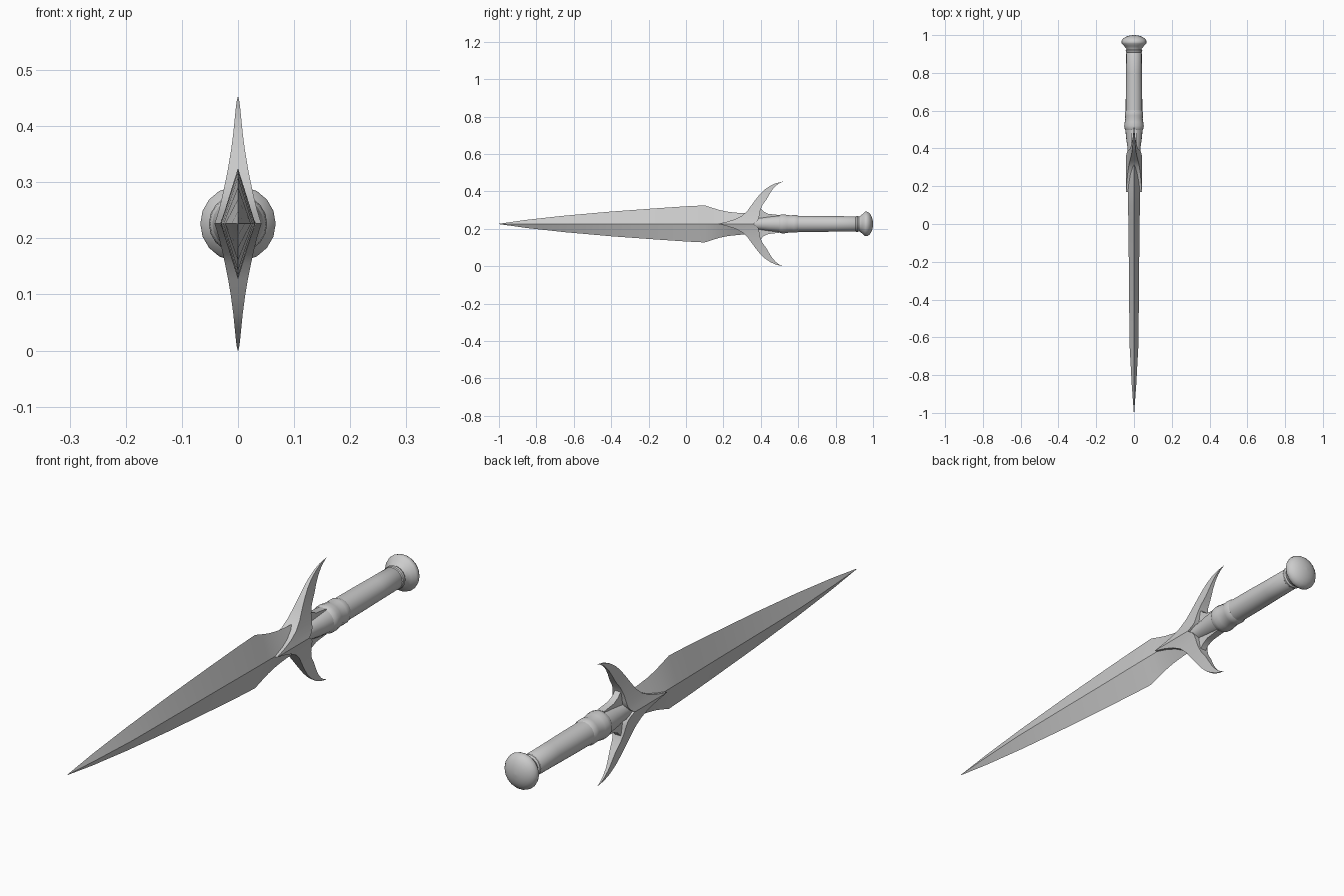
import bpy, bmesh, math

cube = bpy.data.objects.get("Cube")
if cube:
    bpy.data.objects.remove(cube)

AXIS = 0.226  # height of the weapon's long axis

steel = bpy.data.materials.new("plain_grey")
steel.use_nodes = True
grey = (0.6, 0.6, 0.6, 1)
steel.diffuse_color = grey
steel.node_tree.nodes["Principled BSDF"].inputs["Base Color"].default_value = grey


def loft(name, rings, angle):
    """Skin a list of equal-sized vertex rings and cap both ends."""
    bm = bmesh.new()
    loops = [[bm.verts.new((x, y, z + AXIS)) for x, y, z in r] for r in rings]
    n = len(loops[0])
    for a, b in zip(loops, loops[1:]):
        for i in range(n):
            j = (i + 1) % n
            bm.faces.new((a[i], a[j], b[j], b[i]))
    bm.faces.new(loops[0])
    bm.faces.new(loops[-1])
    bmesh.ops.remove_doubles(bm, verts=bm.verts, dist=1e-5)
    bmesh.ops.recalc_face_normals(bm, faces=bm.faces)
    mesh = bpy.data.meshes.new(name)
    bm.to_mesh(mesh)
    bm.free()
    obj = bpy.data.objects.new(name, mesh)
    bpy.context.collection.objects.link(obj)
    mesh.materials.append(steel)
    bpy.ops.object.select_all(action='DESELECT')
    obj.select_set(True)
    bpy.context.view_layer.objects.active = obj
    bpy.ops.object.shade_smooth_by_angle(angle=math.radians(angle))
    return obj


def turned(name, profile, sides=18):
    """Round part along y from (y, radius) pairs."""
    steps = [2 * math.pi * i / sides for i in range(sides)]
    return loft(name, [[(r * math.cos(t), y, r * math.sin(t)) for t in steps]
                       for y, r in profile], 35)


# Blade: diamond sections as (y, half thickness, half height)
blade = [(-1, .001, .001), (-.85, .012, .022), (-.65, .023, .044),
         (-.4, .026, .066), (-.15, .028, .084), (0, .03, .094),
         (.1, .031, .099), (.14, .031, .086), (.18, .032, .074),
         (.23, .032, .064), (.29, .032, .058), (.37, .03, .056)]
loft("blade", [[(w, y, 0), (0, y, h), (-w, y, 0), (0, y, -h)]
               for y, w, h in blade], 25)

# Guard: swept horns as (height, front y, back y, half thickness)
horn = [(0, .17, .36, .042), (.012, .22, .378, .038), (.025, .262, .388, .034),
        (.045, .301, .392, .029), (.07, .328, .396, .0235), (.1, .35, .408, .0175),
        (.13, .372, .43, .0125), (.16, .396, .447, .0085),
        (.185, .422, .463, .006), (.205, .452, .482, .004),
        (.218, .482, .5, .0025), (.226, .517, .519, .0005)]
rows = [(-z, f, b, w) for z, f, b, w in reversed(horn[1:])] + horn
loft("guard", [[(w, f, z), (w, b, z), (-w, b, z), (-w, f, z)]
               for z, f, b, w in rows], 30)

# Webs joining the horns to the grip collar
web = [(.37, .06, .014), (.40, .082, .012), (.415, .066, .012),
       (.44, .054, .013), (.5, .047, .014)]
loft("guard_web", [[(w, y, -h), (w, y, h), (-w, y, h), (-w, y, -h)]
                   for y, h, w in web], 30)

# Grip pieces
turned("neck", [(.33, .03), (.4, .034), (.45, .041), (.5, .046)])
turned("collar", [(.495, .044), (.505, .05), (.52, .052), (.54, .049),
                  (.56, .046), (.575, .048), (.59, .048), (.6, .044)])
turned("grip", [(.595, .044), (.7, .0435), (.8, .042), (.905, .041), (.91, .038)])
turned("pommel_ring", [(.905, .038), (.91, .043), (.918, .044), (.925, .04)])

# Pommel: flared neck with a domed cap
dome = [(.962 + .038 * math.sin(t), .067 * math.cos(t) + .0002)
        for t in (math.pi / 2 * i / 6 for i in range(7))]
turned("pommel", [(.915, .038), (.928, .041), (.942, .052), (.955, .065)] + dome)
